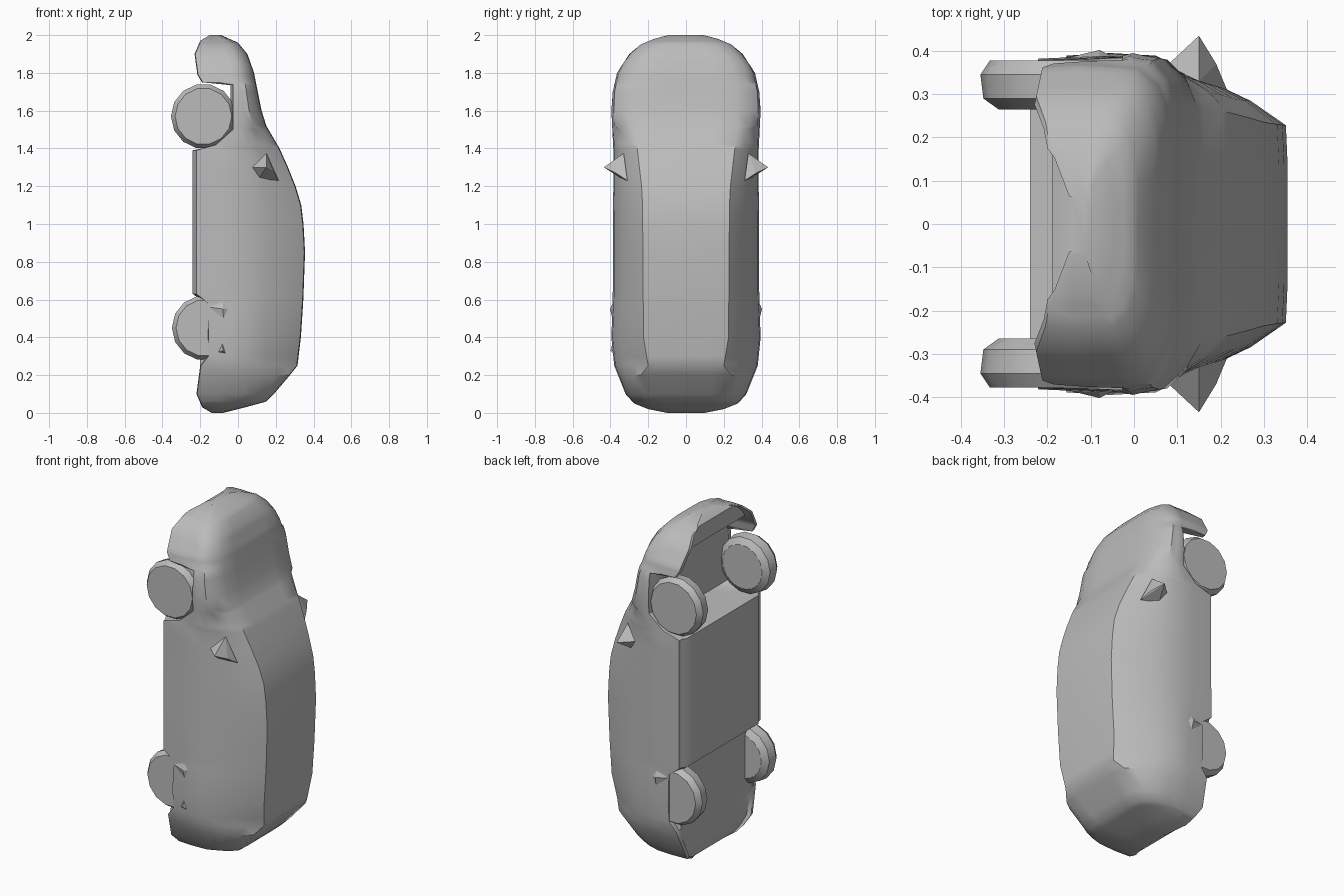
import bpy, bmesh, math
from mathutils import Matrix, Vector

if "Cube" in bpy.data.objects:
    bpy.data.objects.remove(bpy.data.objects["Cube"])

grey = bpy.data.materials.new("plain grey")
grey.diffuse_color = (0.5, 0.5, 0.5, 1)
grey.use_nodes = True
grey.node_tree.nodes["Principled BSDF"].inputs["Base Color"].default_value = grey.diffuse_color


def finish(name, bm, angle=None):
    bmesh.ops.recalc_face_normals(bm, faces=bm.faces)
    mesh = bpy.data.meshes.new(name)
    bm.to_mesh(mesh)
    bm.free()
    mesh.materials.append(grey)
    ob = bpy.data.objects.new(name, mesh)
    bpy.context.collection.objects.link(ob)
    if angle:
        bpy.ops.object.select_all(action='DESELECT')
        ob.select_set(True)
        bpy.context.view_layer.objects.active = ob
        bpy.ops.object.shade_smooth_by_angle(angle=math.radians(angle))
    return ob


def at(profile, z):
    """Linear lookup in a list of (z, value) pairs."""
    if z <= profile[0][0]:
        return profile[0][1]
    for (z0, a), (z1, b) in zip(profile, profile[1:]):
        if z <= z1:
            return a + (b - a) * (z - z0) / (z1 - z0)
    return profile[-1][1]


# Profiles along the length of the car (z): roof line, half width, roof half width
ROOF = [(0, -.08), (.03, .04), (.06, .15), (.1, .19), (.2, .275), (.25, .315), (.4, .333),
        (.6, .346), (.85, .355), (1, .347), (1.1, .335), (1.2, .305), (1.3, .265),
        (1.4, .22), (1.52, .15), (1.6, .125), (1.8, .085), (1.9, .05), (1.96, 0), (2, -.09)]
WIDTH = [(0, .1), (.02, .2), (.05, .275), (.1, .32), (.25, .38), (.4, .395), (.6, .388),
         (1.2, .385), (1.4, .385), (1.6, .395), (1.7, .388), (1.8, .365), (1.9, .3),
         (1.95, .24), (1.98, .165), (2, .07)]
TOP = [(0, .06), (.06, .2), (.2, .24), (.25, .2), (.4, .225), (1.1, .23), (1.2, .235),
       (1.5, .27), (1.7, .27), (1.85, .24), (1.95, .15), (2, .04)]
# Underside: outer lower edge with wheel arches, and the inner floor with engine recess
EDGE = [(0, -.14), (.03, -.19), (.1, -.22), (.25, -.2), (.3, -.16), (.58, -.16), (.63, -.225),
        (1.39, -.225), (1.42, -.12), (1.5, -.03), (1.735, -.03), (1.75, -.19), (1.79, -.215),
        (1.9, -.23), (1.97, -.2), (2, -.15)]
FLOOR = [(0, -.13), (.03, -.18), (.1, -.2), (.6, -.2), (.63, -.24), (1.39, -.24),
         (1.43, -.04), (1.82, -.04), (1.87, -.19), (1.97, -.19), (2, -.14)]

levels = sorted({z for p in (ROOF, WIDTH, TOP, EDGE, FLOOR) for z, _ in p})


def section(z):
    r, w, t, e, u = (at(p, z) for p in (ROOF, WIDTH, TOP, EDGE, FLOOR))
    base = min(e, -.13)
    belt = min(.05, base + .6 * (r - base))
    belt = max(belt, e + .015)
    bulge = .035 if z > 1.5 else .012
    half = [(u, 0), (u, .5 * w), (u, .87 * w), (e, .92 * w), (e + .004, .985 * w),
            (e + .5 * (belt - e), w), (belt, .985 * w),
            (belt + .35 * (r - belt), .62 * w + .38 * t + bulge),
            (belt + .72 * (r - belt), .28 * w + .72 * t + bulge),
            (r - .004, t), (r, .6 * t), (r, 0)]
    return half + [(x, -y) for x, y in half[-2:0:-1]]


# Car body lofted through the sections
bm = bmesh.new()
rings = [[bm.verts.new((x, y, z)) for x, y in section(z)] for z in levels]
for a, b in zip(rings, rings[1:]):
    for i in range(len(a)):
        j = (i + 1) % len(a)
        bm.faces.new((a[i], a[j], b[j], b[i]))
bm.faces.new(rings[0])
bm.faces.new(rings[-1])
finish("car_body", bm, 38)


# Wheels with rounded tread edges
def wheel(name, side, z, x, sides=14):
    bm = bmesh.new()
    loops = []
    for y, r in ((.265, .13), (.29, .165), (.345, .172), (.378, .15)):
        loops.append([bm.verts.new((x + r * math.cos(k * math.tau / sides), side * y,
                                    z + r * math.sin(k * math.tau / sides)))
                      for k in range(sides)])
    for a, b in zip(loops, loops[1:]):
        for i in range(sides):
            j = (i + 1) % sides
            bm.faces.new((a[i], a[j], b[j], b[i]))
    bm.faces.new(loops[0])
    bm.faces.new(loops[-1])
    finish(name, bm, 35)


# Faceted solid from the hull of a few points
def hull(name, points):
    bm = bmesh.new()
    verts = [bm.verts.new(p) for p in points]
    bmesh.ops.convex_hull(bm, input=verts)
    finish(name, bm)


for side, label in ((-1, "near"), (1, "far")):
    wheel("front_wheel_" + label, side, 1.57, -.183)
    wheel("rear_wheel_" + label, side, .45, -.178)
    # Pointed door mirror
    hull("mirror_" + label, [(x, side * y, z) for x, y, z in (
        (.15, .435, 1.3), (.075, .365, 1.3), (.15, .33, 1.375),
        (.215, .31, 1.23), (.19, .37, 1.27), (.11, .34, 1.24))])
    # Small chipped spot above the rear wheel
    hull("arch_chip_" + label, [(x, side * y, z) for x, y, z in (
        (-.15, .385, .56), (-.08, .385, .59), (-.045, .385, .55),
        (-.075, .385, .48), (-.08, .402, .55), (-.09, .36, .54))])

# Lower chip on one side only
hull("lower_chip", [(-.085, -.38, .4), (-.11, -.38, .32), (-.06, -.38, .31),
                    (-.08, -.4, .33), (-.08, -.36, .35)])
